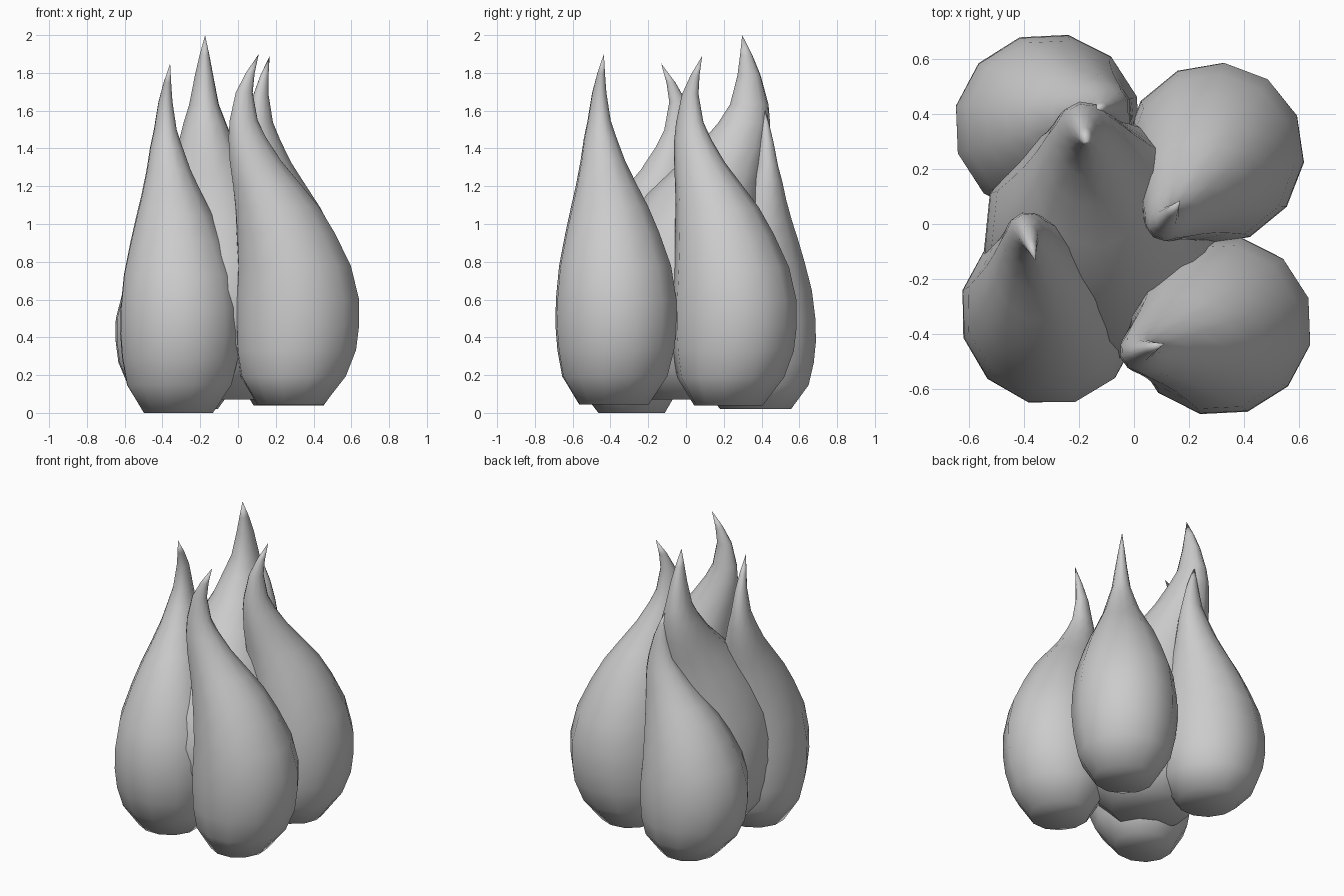
import bpy, bmesh
from math import cos, sin, pi
from mathutils import Vector

cube = bpy.data.objects.get("Cube")
if cube:
    bpy.data.objects.remove(cube, do_unlink=True)

grey = bpy.data.materials.new("plain grey")
grey.use_nodes = True
color = (0.6, 0.6, 0.6, 1)
grey.diffuse_color = color
grey.node_tree.nodes["Principled BSDF"].inputs["Base Color"].default_value = color

SIDES = 12
TIP = 0.72  # lean left at the hooked tip
# Flame profile: height share, radius along the lean, radius across it, lean share
PROFILE = [
    (0, .18, .19, .13), (.08, .285, .285, .08), (.155, .325, .315, .02),
    (.225, .335, .328, 0), (.3, .335, .325, 0), (.395, .308, .303, .06),
    (.49, .268, .252, .22), (.565, .23, .205, .38), (.625, .19, .162, .56),
    (.695, .143, .117, .78), (.76, .105, .086, .93), (.81, .078, .06, 1),
    (.89, .047, .037, .99), (.945, .025, .02, .88)]


def flame(name, base, lean, bottom, top, width=1, hook=1):
    """Leaning drop of stacked ellipses, closed by a flat base and a hooked tip."""
    lean = Vector((*lean, 0))
    along = lean.normalized()
    across = Vector((-along.y, along.x, 0))

    def centre(share, shift, past_neck):
        if past_neck:
            shift = 1 - hook * (1 - shift)
        return Vector((*base, bottom + share * (top - bottom))) + lean * shift

    bm = bmesh.new()
    rings = []
    for share, ru, rv, shift in PROFILE:
        c = centre(share, shift, share > .82)
        rings.append([bm.verts.new(c + width * (along * ru * cos(a) + across * rv * sin(a)))
                      for a in (2 * pi * i / SIDES for i in range(SIDES))])
    tip = bm.verts.new(centre(1, TIP, True))
    bm.faces.new(rings[0][::-1])
    for i in range(SIDES):
        j = (i + 1) % SIDES
        for low, high in zip(rings, rings[1:]):
            bm.faces.new((low[i], low[j], high[j], high[i]))
        bm.faces.new((rings[-1][i], rings[-1][j], tip))
    for f in bm.faces:
        f.smooth = True
    mesh = bpy.data.meshes.new(name)
    bm.to_mesh(mesh)
    bm.free()
    mesh.materials.append(grey)
    bpy.context.collection.objects.link(bpy.data.objects.new(name, mesh))


# Tall middle flame
flame("centre_flame", (-.12, -.05), (-.06, .385), .07, 2, width=1.32, hook=.35)
# Four flames around it
flame("front_right_flame", (-.305, -.325), (-.08, .285), 0, 1.85, hook=1.15)
flame("front_left_flame", (.315, -.37), (-.285, -.09), .045, 1.9)
flame("back_left_flame", (.29, .255), (-.17, -.235), .04, 1.89)
flame("back_right_flame", (-.315, .36), (.205, .065), .02, 1.61, width=1.02, hook=.5)
